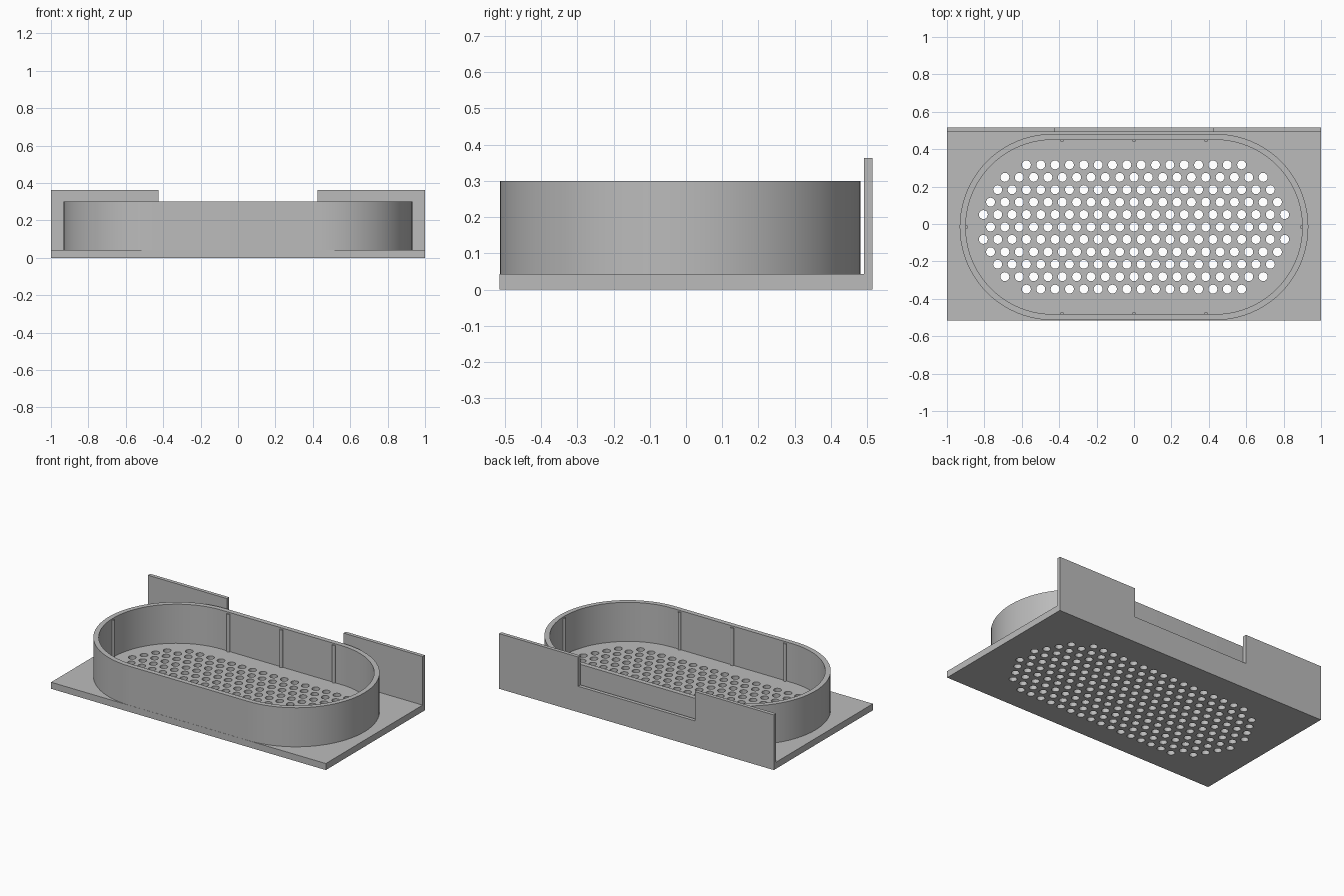
import bpy, bmesh, math

cube = bpy.data.objects.get("Cube")
if cube:
    bpy.data.objects.remove(cube, do_unlink=True)

grey = bpy.data.materials.new("plain grey")
grey.use_nodes = True
colour = (0.5, 0.5, 0.5, 1)
grey.diffuse_color = colour
grey.node_tree.nodes["Principled BSDF"].inputs["Base Color"].default_value = colour

DEPTH, FLOOR, RIM = 0.515, 0.043, 0.3
CY = -0.016          # centre of the tray
ARC_X = 0.434        # centre of the rounded ends
R_OUT, R_IN = 0.498, 0.466


def finish(name, bm, smooth=False):
    bmesh.ops.recalc_face_normals(bm, faces=bm.faces)
    mesh = bpy.data.meshes.new(name)
    bm.to_mesh(mesh)
    bm.free()
    mesh.materials.append(grey)
    obj = bpy.data.objects.new(name, mesh)
    bpy.context.collection.objects.link(obj)
    if smooth:
        bpy.ops.object.select_all(action="DESELECT")
        obj.select_set(True)
        bpy.context.view_layer.objects.active = obj
        bpy.ops.object.shade_smooth_by_angle(angle=math.radians(30))
    return obj


def prism(bm, points, offset):
    """Extrude a closed outline of 3D points by an offset."""
    face = bm.faces.new([bm.verts.new(p) for p in points])
    new = bmesh.ops.extrude_face_region(bm, geom=[face])["geom"]
    bmesh.ops.translate(bm, vec=offset,
                        verts=[v for v in new if isinstance(v, bmesh.types.BMVert)])


def circle(x, y, r, z, n):
    return [(x + r * math.cos(math.tau * i / n), y + r * math.sin(math.tau * i / n), z)
            for i in range(n)]


def stadium(r, n=40):
    """Outline with two straight sides and two half-round ends."""
    pts = []
    for side, start in ((1, -math.pi / 2), (-1, math.pi / 2)):
        for i in range(n + 1):
            a = start + math.pi * i / n
            pts.append((side * ARC_X + r * math.cos(a), CY + r * math.sin(a)))
    return pts


# Base plate
bm = bmesh.new()
prism(bm, [(-1, -DEPTH, 0), (1, -DEPTH, 0), (1, DEPTH, 0), (-1, DEPTH, 0)], (0, 0, FLOOR))
base = finish("base_plate", bm)

# Staggered drain holes, cut through the base
PITCH = 0.0767
bm = bmesh.new()
for row in range(-5, 6):
    count = (21, 22, 21, 20, 19, 16)[abs(row)]
    for i in range(count):
        x = (i - (count - 1) / 2) * PITCH
        y = CY + row * PITCH * math.sqrt(3) / 2
        prism(bm, circle(x, y, 0.024, -0.05, 16), (0, 0, 0.15))
cutter = finish("hole_cutter", bm)
cutter.hide_render = True
mod = base.modifiers.new("drain_holes", "BOOLEAN")
mod.operation = "DIFFERENCE"
mod.solver = "EXACT"
mod.object = cutter
bpy.context.view_layer.objects.active = base
bpy.ops.object.modifier_apply(modifier=mod.name)
bpy.data.objects.remove(cutter, do_unlink=True)

# Tray wall: a rounded ring
bm = bmesh.new()
loops = [[bm.verts.new((x, y, z)) for x, y in stadium(r)]
         for r, z in ((R_OUT, FLOOR), (R_OUT, RIM), (R_IN, RIM), (R_IN, FLOOR))]
for k in range(4):
    a, b = loops[k], loops[(k + 1) % 4]
    for i in range(len(a)):
        j = (i + 1) % len(a)
        bm.faces.new((a[i], a[j], b[j], b[i]))
finish("tray_wall", bm, smooth=True)

# Slim upright ribs on the inside of the tray wall
spots = [(x, CY + s * R_IN) for x in (-0.384, 0, 0.384) for s in (-1, 1)]
spots += [(s * (ARC_X + R_IN), CY) for s in (-1, 1)]
bm = bmesh.new()
for x, y in spots:
    prism(bm, circle(x, y, 0.011, FLOOR, 16), (0, 0, 0.247))
finish("inner_ribs", bm, smooth=True)

# Back wall with a wide notch in the middle
TOP, NOTCH_X, NOTCH_Z = 0.363, 0.425, 0.17
half = [(1, FLOOR), (1, TOP), (NOTCH_X, TOP), (NOTCH_X, NOTCH_Z)]
outline = half + [(-x, z) for x, z in reversed(half)]
bm = bmesh.new()
prism(bm, [(x, 0.491, z) for x, z in outline], (0, DEPTH - 0.491, 0))
finish("back_wall", bm)
